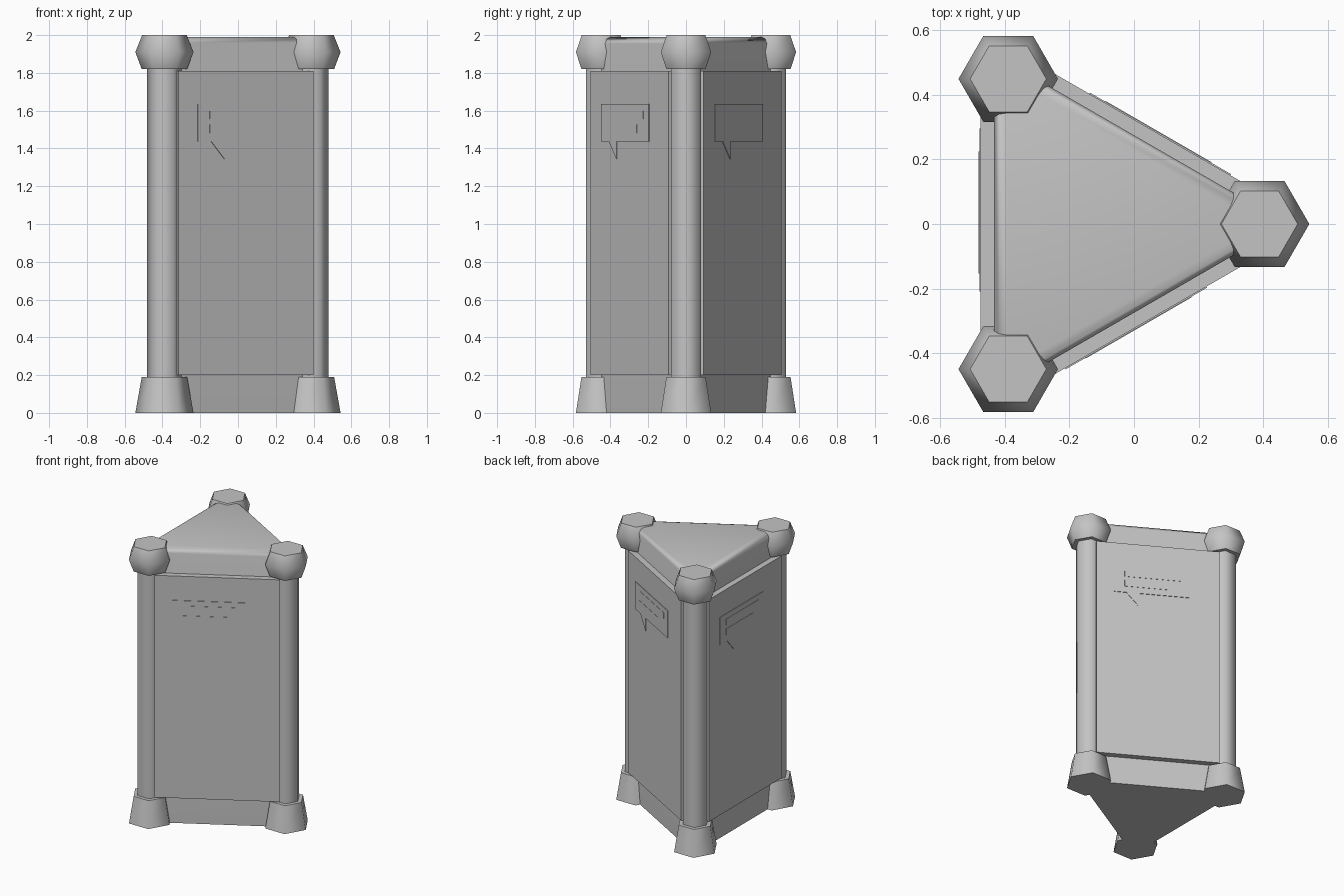
import bpy, bmesh
from math import cos, sin, pi, radians
from mathutils import Matrix, Vector

if "Cube" in bpy.data.objects:
    bpy.data.objects.remove(bpy.data.objects["Cube"])

CENTRE = Vector((-0.13, 0, 0))   # centroid of the triangular plan
POST_RADIUS = 0.519              # distance from centroid to each post

grey = bpy.data.materials.new("light_grey")
grey.use_nodes = True
colour = (0.55, 0.55, 0.55, 1)
grey.diffuse_color = colour
grey.node_tree.nodes["Principled BSDF"].inputs["Base Color"].default_value = colour


def finish(name, bm, smooth=None):
    bmesh.ops.recalc_face_normals(bm, faces=bm.faces)
    mesh = bpy.data.meshes.new(name)
    bm.to_mesh(mesh)
    bm.free()
    mesh.materials.append(grey)
    obj = bpy.data.objects.new(name, mesh)
    bpy.context.collection.objects.link(obj)
    if smooth:
        bpy.ops.object.select_all(action='DESELECT')
        obj.select_set(True)
        bpy.context.view_layer.objects.active = obj
        bpy.ops.object.shade_smooth_by_angle(angle=radians(smooth))
    return obj


def loft(name, profile, sides, place, smooth):
    """Stack regular polygons given as (radius, z) and cap both ends."""
    bm = bmesh.new()
    rings = [[bm.verts.new(place + Vector((r * cos(2 * pi * i / sides),
                                           r * sin(2 * pi * i / sides), z)))
              for i in range(sides)] for r, z in profile]
    for low, high in zip(rings, rings[1:]):
        for i in range(sides):
            j = (i + 1) % sides
            bm.faces.new((low[i], low[j], high[j], high[i]))
    bm.faces.new(rings[0])
    bm.faces.new(rings[-1])
    return finish(name, bm, smooth)


def plate(name, outline, back, front, turn):
    """Extrude an outline (across, height) outward from one side of the body."""
    bm = bmesh.new()
    face = bm.faces.new([bm.verts.new((t, -back, z)) for t, z in outline])
    out = bmesh.ops.extrude_face_region(bm, geom=[face])
    moved = [v for v in out["geom"] if isinstance(v, bmesh.types.BMVert)]
    bmesh.ops.translate(bm, verts=moved, vec=(0, back - front, 0))
    bm.transform(Matrix.Translation(CENTRE) @ Matrix.Rotation(turn, 4, 'Z'))
    return finish(name, bm)


def rect(left, right, low, high):
    return [(left, low), (right, low), (right, high), (left, high)]


# Triangular core with softened roof edge (corner radius = twice the inradius)
loft("core_and_roof", [(0.606, 0), (0.606, 1.955), (0.575, 1.98), (0.525, 1.99)],
     3, CENTRE, 50)

bubble = [(-0.296, 1.437), (-0.214, 1.437), (-0.134, 1.344), (-0.134, 1.437),
          (0.209, 1.437), (0.209, 1.635), (-0.296, 1.635)]

for k, label in enumerate(("front", "left", "back")):
    # Corner post with flared foot and faceted cap
    angle = 2 * pi * k / 3
    corner = CENTRE + POST_RADIUS * Vector((cos(angle), sin(angle), 0))
    loft(label + "_post", [(0.091, 0.1), (0.091, 1.9)], 6, corner, 65)
    loft(label + "_foot", [(0.154, 0), (0.12, 0.19)], 6, corner, 65)
    loft(label + "_cap", [(0.12, 1.82), (0.154, 1.91), (0.118, 2.0)], 6, corner, 65)

    # Raised side panel with speech bubble and two text bars
    turn = radians(30) + angle
    plate(label + "_panel", rect(-0.413, 0.413, 0.2, 1.81), 0.28, 0.345, turn)
    plate(label + "_speech_bubble", bubble, 0.344, 0.349, turn)
    plate(label + "_long_bar", rect(-0.225, 0.154, 1.556, 1.598), 0.348, 0.351, turn)
    plate(label + "_short_bar", rect(-0.225, 0.085, 1.482, 1.527), 0.348, 0.351, turn)
